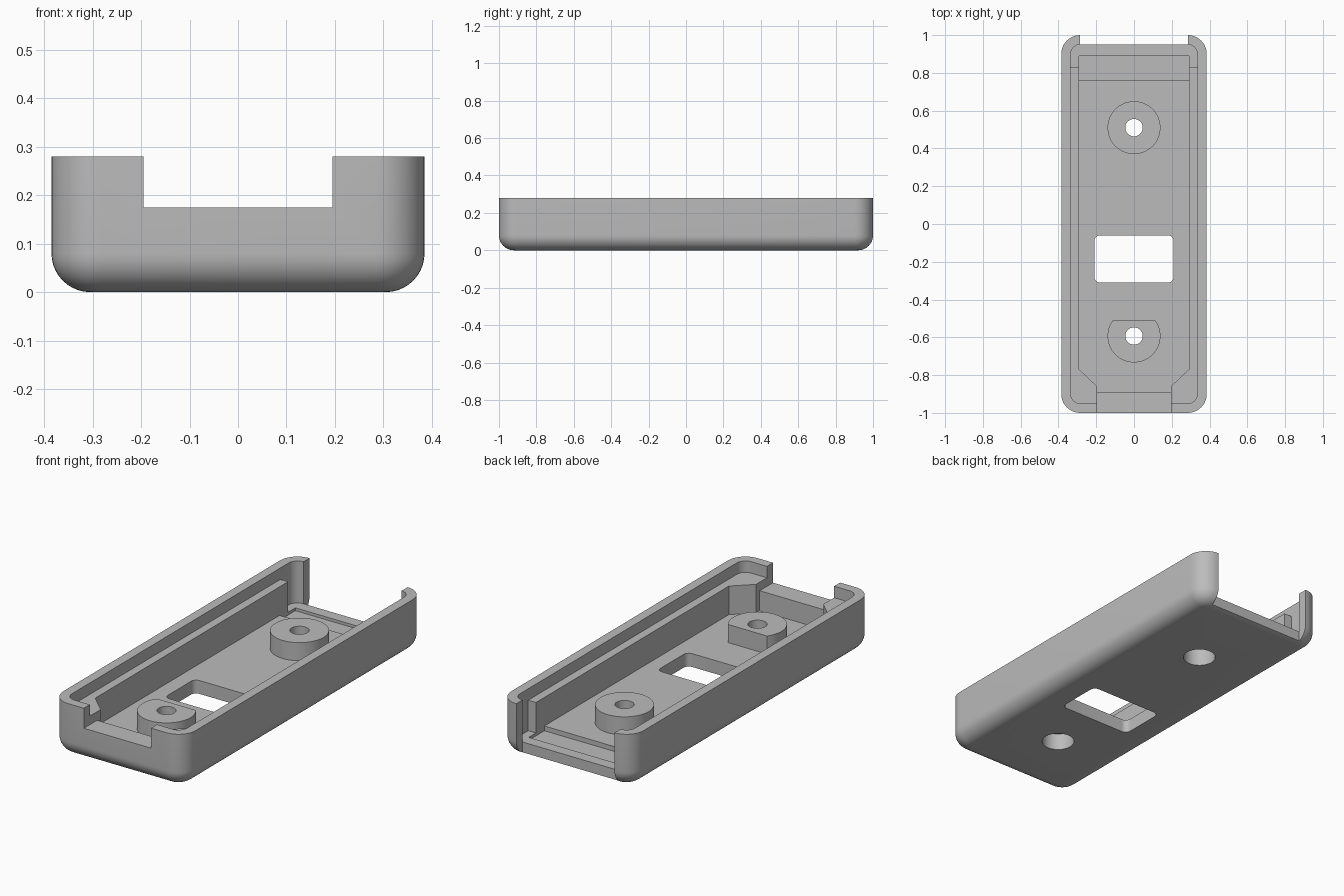
import bpy, bmesh
from math import sin, cos, pi

cube = bpy.data.objects.get("Cube")
if cube:
    bpy.data.objects.remove(cube, do_unlink=True)

grey = bpy.data.materials.new("plain grey")
grey.use_nodes = True
colour = (0.5, 0.5, 0.5, 1)
grey.diffuse_color = colour
grey.node_tree.nodes["Principled BSDF"].inputs["Base Color"].default_value = colour


def rounded(hx, y0, y1, front_r, back_r, steps=10):
    """Counter-clockwise outline, symmetric in x, with its own front and back radii."""
    corners = [(1, y1, -1, back_r), (-1, y1, -1, back_r),
               (-1, y0, 1, front_r), (1, y0, 1, front_r)]
    pts = []
    for i, (sx, y, inward, r) in enumerate(corners):
        n = steps if r else 0
        for k in range(n + 1):
            a = (i + k / max(n, 1)) * pi / 2
            pts.append((sx * (hx - r) + r * cos(a), y + inward * r + r * sin(a)))
    return pts


def circle(cy, r, n=64):
    return [(r * cos(2 * pi * k / n), cy + r * sin(2 * pi * k / n)) for k in range(n)]


def loft(name, sections):
    """Closed solid through matching outlines, each given with its height."""
    bm = bmesh.new()
    rings = [[bm.verts.new((x, y, z)) for x, y in pts] for pts, z in sections]
    n = len(rings[0])
    for low, high in zip(rings, rings[1:]):
        for i in range(n):
            j = (i + 1) % n
            bm.faces.new((low[i], low[j], high[j], high[i]))
    bm.faces.new(rings[0][::-1])
    bm.faces.new(rings[-1])
    mesh = bpy.data.meshes.new(name)
    bm.to_mesh(mesh)
    bm.free()
    mesh.materials.append(grey)
    obj = bpy.data.objects.new(name, mesh)
    bpy.context.collection.objects.link(obj)
    return obj


def combine(target, name, pts, z0, z1, operation="DIFFERENCE"):
    """Cut a prism from the target, or join it on."""
    tool = loft(name, [(pts, z0), (pts, z1)])
    mod = target.modifiers.new(name, "BOOLEAN")
    mod.operation, mod.solver, mod.object = operation, "EXACT", tool
    bpy.context.view_layer.objects.active = target
    bpy.ops.object.modifier_apply(modifier=mod.name)
    bpy.data.objects.remove(tool, do_unlink=True)


# Outer body with rounded corners and a filleted underside
height, fillet, floor, top = 0.28, 0.08, 0.07, 0.4
sections = []
for k in range(11):
    a = k / 10 * pi / 2
    inset = fillet * (1 - sin(a))
    sections.append((rounded(0.385 - inset, inset - 1, 1 - inset,
                             0.1 - inset, 0.1 - inset), fillet * (1 - cos(a))))
sections.append((rounded(0.385, -1, 1, 0.1, 0.1), height))
case = loft("case_tray", sections)

# Lip step, main cavity with angled front corners, and rear pocket
combine(case, "lip_step", rounded(0.335, -0.95, 0.95, 0.05, 0.05), 0.22, top)
half = [(0.195, -0.89), (0.195, -0.86), (0.29, -0.77), (0.29, 0.85)]
combine(case, "cavity", half + [(-x, y) for x, y in reversed(half)], floor, top)
combine(case, "rear_pocket", rounded(0.335, 0.83, 0.95, 0, 0.05), 0.06, top)
combine(case, "rear_groove", rounded(0.29, 0.76, 0.89, 0, 0), 0.045, top)

# Front notch and rear opening
combine(case, "front_notch", rounded(0.195, -1.1, -0.88, 0, 0), 0.175, top)
combine(case, "rear_opening", rounded(0.285, 0.95, 1.1, 0, 0), -0.1, top)

# Window through the floor
combine(case, "floor_window", rounded(0.21, -0.31, -0.06, 0.03, 0.03), -0.1, 0.2)

# Screw bosses: the front one has a flat side; both are drilled and counterbored
for cy, flat in ((0.51, None), (-0.593, -0.51)):
    outline = circle(cy, 0.14)
    if flat is not None:
        edge = (0.14 ** 2 - (flat - cy) ** 2) ** 0.5
        outline = [p for p in outline if p[1] < flat - 0.001]
        start = next(i for i, p in enumerate(outline) if p[0] < 0)
        outline = outline[:start] + [(edge, flat), (-edge, flat)] + outline[start:]
    combine(case, "boss", outline, floor - 0.02, 0.165, "UNION")
    combine(case, "screw_hole", circle(cy, 0.046, 40), -0.1, top)
    combine(case, "counterbore", circle(cy, 0.08, 48), -0.1, 0.09)

# Smooth curved walls, crisp edges
bpy.ops.object.select_all(action="DESELECT")
case.select_set(True)
bpy.context.view_layer.objects.active = case
bpy.ops.object.shade_smooth_by_angle(angle=pi / 6)
